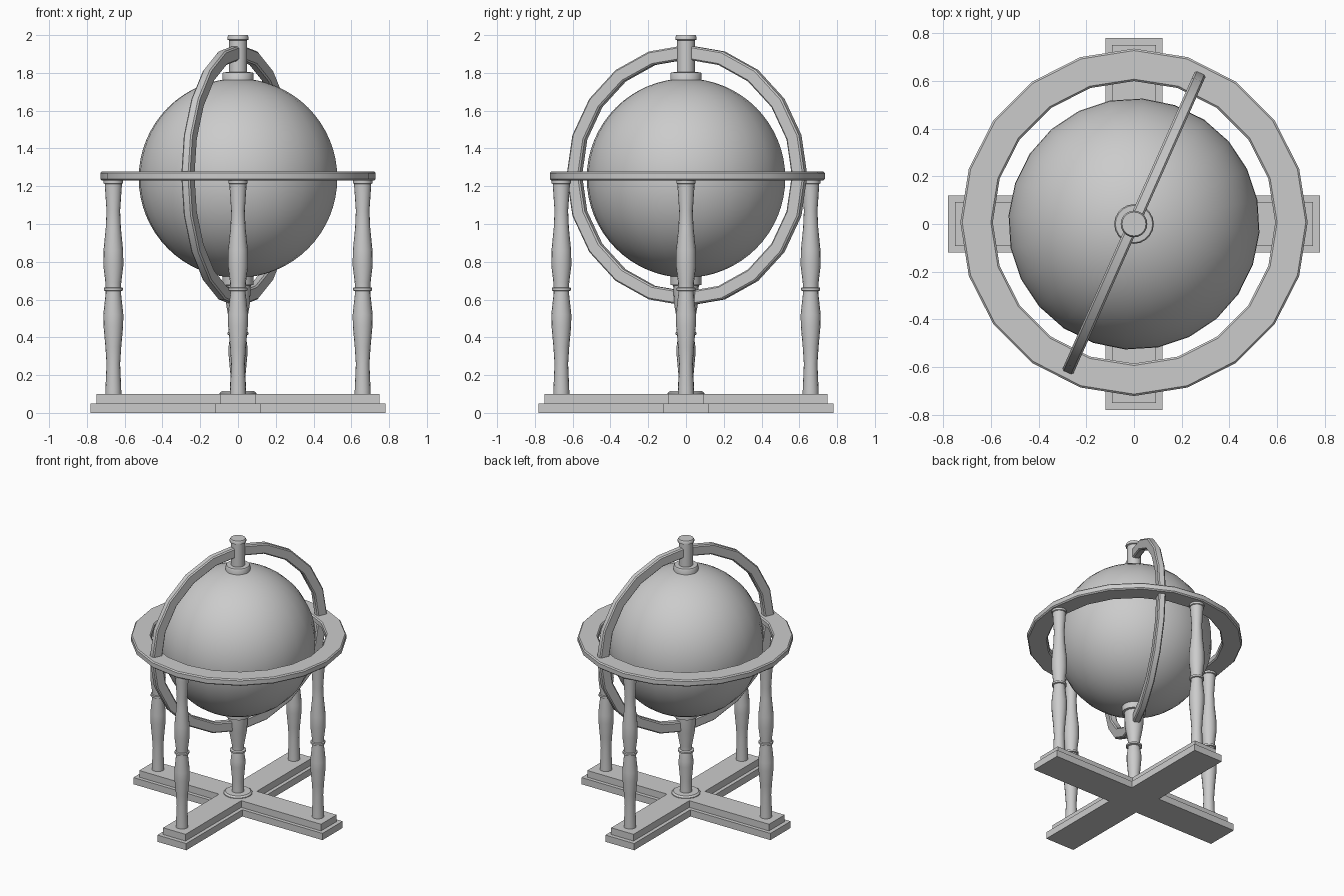
import bpy, math
from mathutils import Matrix

if "Cube" in bpy.data.objects:
    bpy.data.objects.remove(bpy.data.objects["Cube"])


def smooth(ob, angle=35):
    bpy.ops.object.select_all(action='DESELECT')
    ob.select_set(True)
    bpy.context.view_layer.objects.active = ob
    bpy.ops.object.shade_smooth_by_angle(angle=math.radians(angle))


def mesh_object(name, verts, faces):
    me = bpy.data.meshes.new(name)
    me.from_pydata(verts, [], faces)
    me.update()
    ob = bpy.data.objects.new(name, me)
    bpy.context.collection.objects.link(ob)
    return ob


def lathe(name, profile, loc=(0, 0, 0), n=16, closed=False):
    """Spin (radius, z) points, bottom to top; closed makes a hoop."""
    verts = [(r * math.cos(math.tau * i / n), r * math.sin(math.tau * i / n), z)
             for r, z in profile for i in range(n)]
    m = len(profile)
    faces = []
    for j in range(m if closed else m - 1):
        a, b = j * n, ((j + 1) % m) * n
        for i in range(n):
            k = (i + 1) % n
            faces.append((a + i, a + k, b + k, b + i))
    if not closed:
        faces.append(tuple(reversed(range(n))))
        faces.append(tuple(range((m - 1) * n, m * n)))
    ob = mesh_object(name, verts, faces)
    ob.location = loc
    return ob


def hoop_profile(r0, r1, h, c):
    """Rectangular section with chamfered corners."""
    return [(r0 + c, -h), (r1 - c, -h), (r1, -h + c), (r1, h - c),
            (r1 - c, h), (r0 + c, h), (r0, h - c), (r0, -h + c)]


def plus(name, length, w, z0, z1):
    """Solid plus-shaped slab."""
    L = length
    pts = [(L, -w), (L, w), (w, w), (w, L), (-w, L), (-w, w),
           (-L, w), (-L, -w), (-w, -w), (-w, -L), (w, -L), (w, -w)]
    verts = [(x, y, z) for z in (z0, z1) for x, y in pts]
    # centre square plus four arms on the top and bottom
    caps = [(2, 5, 8, 11), (0, 1, 2, 11), (2, 3, 4, 5), (5, 6, 7, 8), (8, 9, 10, 11)]
    faces = [tuple(reversed(f)) for f in caps]
    faces += [tuple(i + 12 for i in f) for f in caps]
    faces += [(i, (i + 1) % 12, (i + 1) % 12 + 12, i + 12) for i in range(12)]
    return mesh_object(name, verts, faces)


# Stepped cross base
plus("base_lower", 0.78, 0.119, 0, 0.05)
plus("base_upper", 0.75, 0.092, 0.05, 0.10)

# Four turned columns under the horizon ring
column = [(0.042, 0.09), (0.042, 0.12), (0.036, 0.26), (0.042, 0.35), (0.052, 0.46),
          (0.053, 0.52), (0.041, 0.63), (0.041, 0.645), (0.050, 0.648), (0.050, 0.662),
          (0.041, 0.665), (0.042, 0.69), (0.053, 0.78), (0.052, 0.86), (0.040, 0.98),
          (0.036, 1.07), (0.045, 1.20), (0.045, 1.212), (0.051, 1.215), (0.051, 1.235)]
for i, side in enumerate(("right", "back", "left", "front")):
    a = i * math.pi / 2
    smooth(lathe(side + "_column", column, (0.66 * math.cos(a), 0.66 * math.sin(a), 0)))

# Central pedestal with foot disc and cup
pedestal = [(0.098, 0.09), (0.098, 0.105), (0.085, 0.115), (0.042, 0.116), (0.042, 0.13),
            (0.040, 0.20), (0.050, 0.31), (0.050, 0.35), (0.041, 0.41), (0.055, 0.414),
            (0.055, 0.426), (0.041, 0.43), (0.042, 0.46), (0.062, 0.57), (0.068, 0.675),
            (0.083, 0.678), (0.083, 0.73)]
smooth(lathe("pedestal", pedestal))

# Globe
bpy.ops.mesh.primitive_uv_sphere_add(segments=24, ring_count=32, radius=0.527,
                                     location=(0, 0, 1.243), rotation=(0, 0, math.radians(-4)))
globe = bpy.context.object
globe.name = "globe"
smooth(globe, 60)

# Top collar and finial
finial = [(0.083, 1.75), (0.083, 1.795), (0.078, 1.803), (0.047, 1.804), (0.047, 1.972),
          (0.056, 1.976), (0.056, 1.99), (0.050, 2.0)]
smooth(lathe("finial", finial, n=20))

# Horizontal horizon ring
ring = lathe("horizon_ring", hoop_profile(0.592, 0.728, 0.024, 0.008), (0, 0.007, 1.254), 20, True)
smooth(ring, 30)

# Upright meridian ring
meridian = lathe("meridian_ring", hoop_profile(0.615, 0.69, 0.025, 0.008), n=20, closed=True)
meridian.data.transform(Matrix.Rotation(math.radians(66), 4, 'Z') @ Matrix.Rotation(math.pi / 2, 4, 'X'))
meridian.location = (0, 0.005, 1.257)
smooth(meridian, 30)
